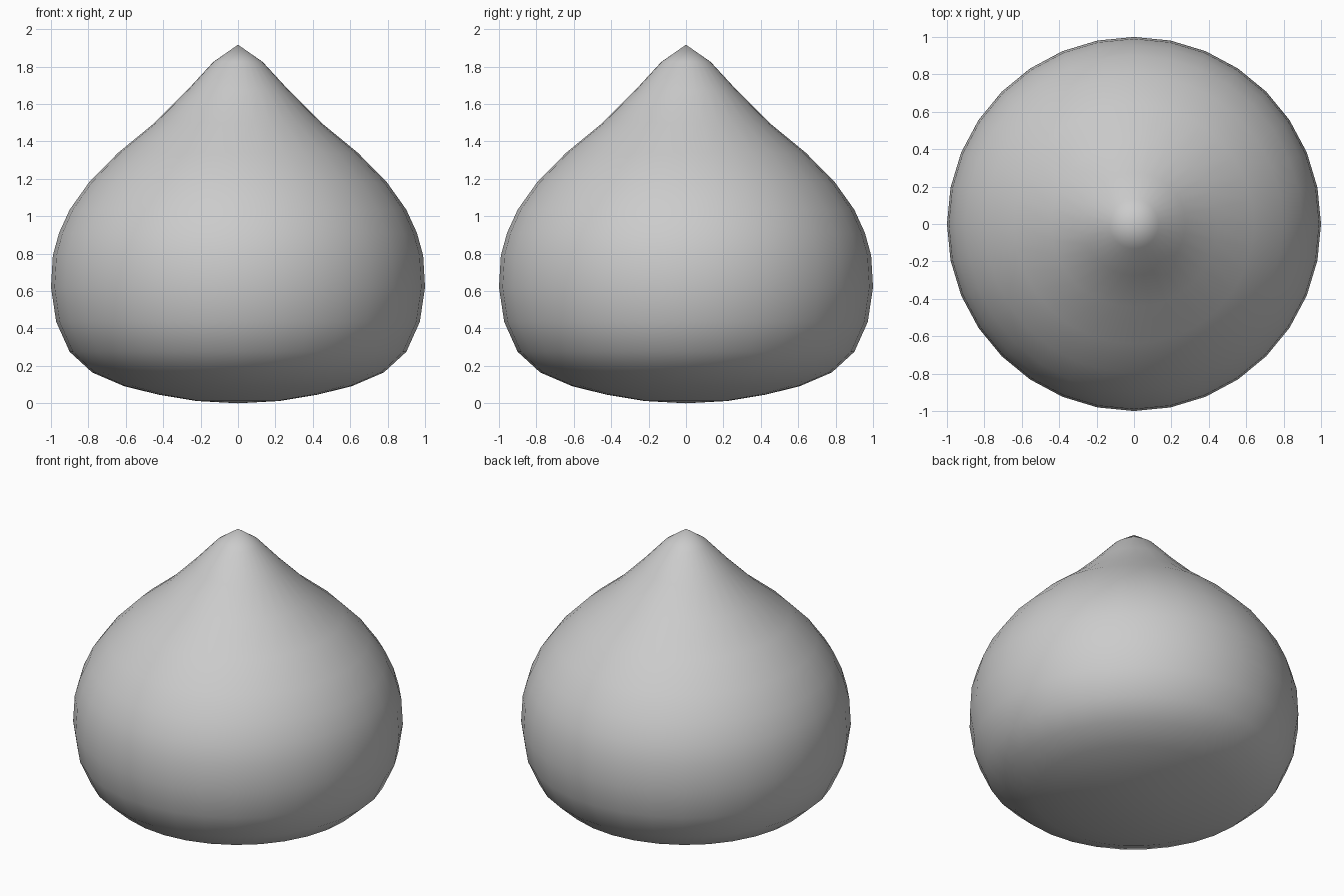
import bpy, bmesh
from math import cos, sin, pi

if "Cube" in bpy.data.objects:
    bpy.data.objects.remove(bpy.data.objects["Cube"])

# Profile of the drop-shaped body: (radius, height) from bottom to top
PROFILE = [(0.22, 0.012), (0.425, 0.046), (0.61, 0.092), (0.78, 0.165),
           (0.90, 0.275), (0.972, 0.435), (1.0, 0.62), (0.99, 0.79),
           (0.957, 0.91), (0.90, 1.035), (0.797, 1.18), (0.64, 1.34),
           (0.445, 1.50), (0.275, 1.67), (0.132, 1.825)]
SIDES = 32

bm = bmesh.new()
rings = [[bm.verts.new((r * cos(2 * pi * i / SIDES), r * sin(2 * pi * i / SIDES), z))
          for i in range(SIDES)] for r, z in PROFILE]
bottom = bm.verts.new((0, 0, 0))
tip = bm.verts.new((0, 0, 1.917))

# Walls between rings, and fans at both poles
for i in range(SIDES):
    j = (i + 1) % SIDES
    for a, b in zip(rings, rings[1:]):
        bm.faces.new((a[i], a[j], b[j], b[i]))
    bm.faces.new((bottom, rings[0][j], rings[0][i]))
    bm.faces.new((rings[-1][i], rings[-1][j], tip))
for f in bm.faces:
    f.smooth = True

mesh = bpy.data.meshes.new("drop_body")
bm.to_mesh(mesh)
bm.free()
bpy.context.collection.objects.link(bpy.data.objects.new("drop_body", mesh))
